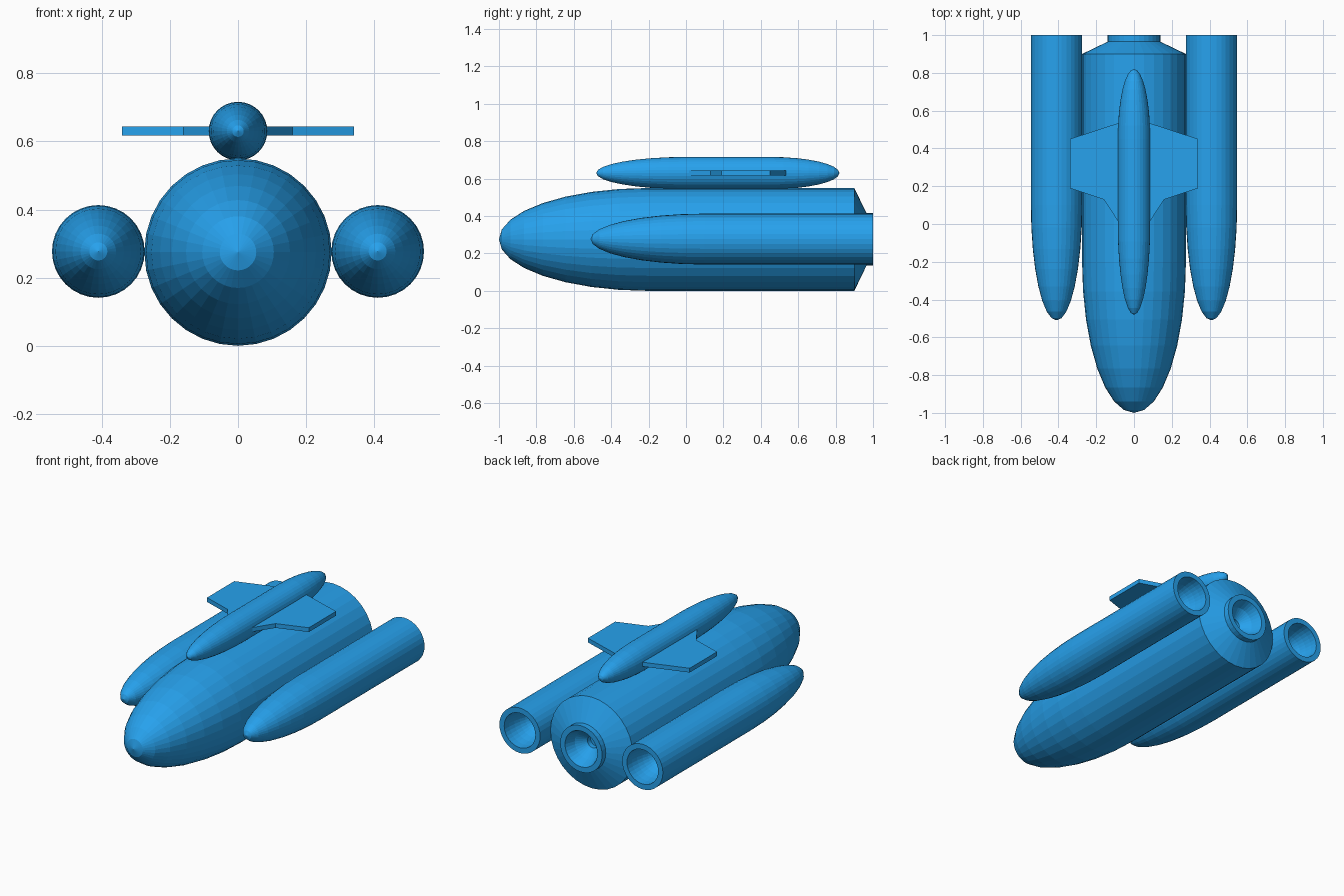
import bpy, bmesh, math

if "Cube" in bpy.data.objects:
    bpy.data.objects.remove(bpy.data.objects["Cube"])

SEG = 32


def lathe(name, profile, x, z):
    """Revolve (radius, y) points around a lengthwise axis at x, z."""
    bm = bmesh.new()
    rings = []
    for r, y in profile:
        if r == 0:
            rings.append([bm.verts.new((x, y, z))])
        else:
            angles = [2 * math.pi * i / SEG for i in range(SEG)]
            rings.append([bm.verts.new((x + r * math.cos(a), y, z + r * math.sin(a))) for a in angles])
    for a, b in zip(rings, rings[1:]):
        for i in range(SEG):
            j = (i + 1) % SEG
            if len(a) == 1:
                bm.faces.new((a[0], b[j], b[i]))
            elif len(b) == 1:
                bm.faces.new((a[i], a[j], b[0]))
            else:
                bm.faces.new((a[i], a[j], b[j], b[i]))
    return finish(name, bm)


def finish(name, bm):
    bmesh.ops.recalc_face_normals(bm, faces=bm.faces)
    mesh = bpy.data.meshes.new(name)
    bm.to_mesh(mesh)
    bm.free()
    obj = bpy.data.objects.new(name, mesh)
    bpy.context.collection.objects.link(obj)
    mat = bpy.data.materials.get("blue") or bpy.data.materials.new("blue")
    mat.diffuse_color = (0.02, 0.36, 0.85, 1)
    mat.use_nodes = True
    mat.node_tree.nodes["Principled BSDF"].inputs["Base Color"].default_value = mat.diffuse_color
    mesh.materials.append(mat)
    return obj


def dome(radius, tip, base, steps=8):
    """Quarter ellipse profile from the tip to the full radius."""
    t = [math.pi / 2 * i / steps for i in range(steps + 1)]
    return [(radius * math.sin(a), base + (tip - base) * math.cos(a)) for a in t]


# Central tank with tapered tail and recessed engine nozzle
lathe("main_tank", dome(0.275, -1, -0.2) + [
    (0.275, 0.9), (0.14, 0.965), (0.14, 1.0), (0.108, 1.0),
    (0.085, 0.94), (0.035, 0.89), (0.035, 0.86), (0, 0.86)], 0, 0.275)

# Side boosters with hollow exhausts
for side, x in (("left", -0.41), ("right", 0.41)):
    bowl = [(r, y) for r, y in reversed(dome(0.104, 0.78, 1.0))]
    lathe(side + "_booster", dome(0.136, -0.51, 0.1) + [(0.136, 1.0)] + bowl, x, 0.277)

# Orbiter fuselage, rounded at both ends
lathe("orbiter_body", dome(0.086, -0.48, 0.0) + dome(0.086, 0.82, 0.45)[::-1], 0, 0.63)

# Orbiter wings: flat swept plates
OUTLINE = [(0.05, 0.545), (0.34, 0.45), (0.34, 0.19), (0.16, 0.13), (0.085, 0.015), (0.05, 0.015)]
for side, s in (("left", -1), ("right", 1)):
    bm = bmesh.new()
    face = bm.faces.new([bm.verts.new((s * x, y, 0.617)) for x, y in OUTLINE])
    top = bmesh.ops.extrude_face_region(bm, geom=[face])["geom"]
    bmesh.ops.translate(bm, vec=(0, 0, 0.026), verts=[v for v in top if isinstance(v, bmesh.types.BMVert)])
    finish(side + "_wing", bm)
